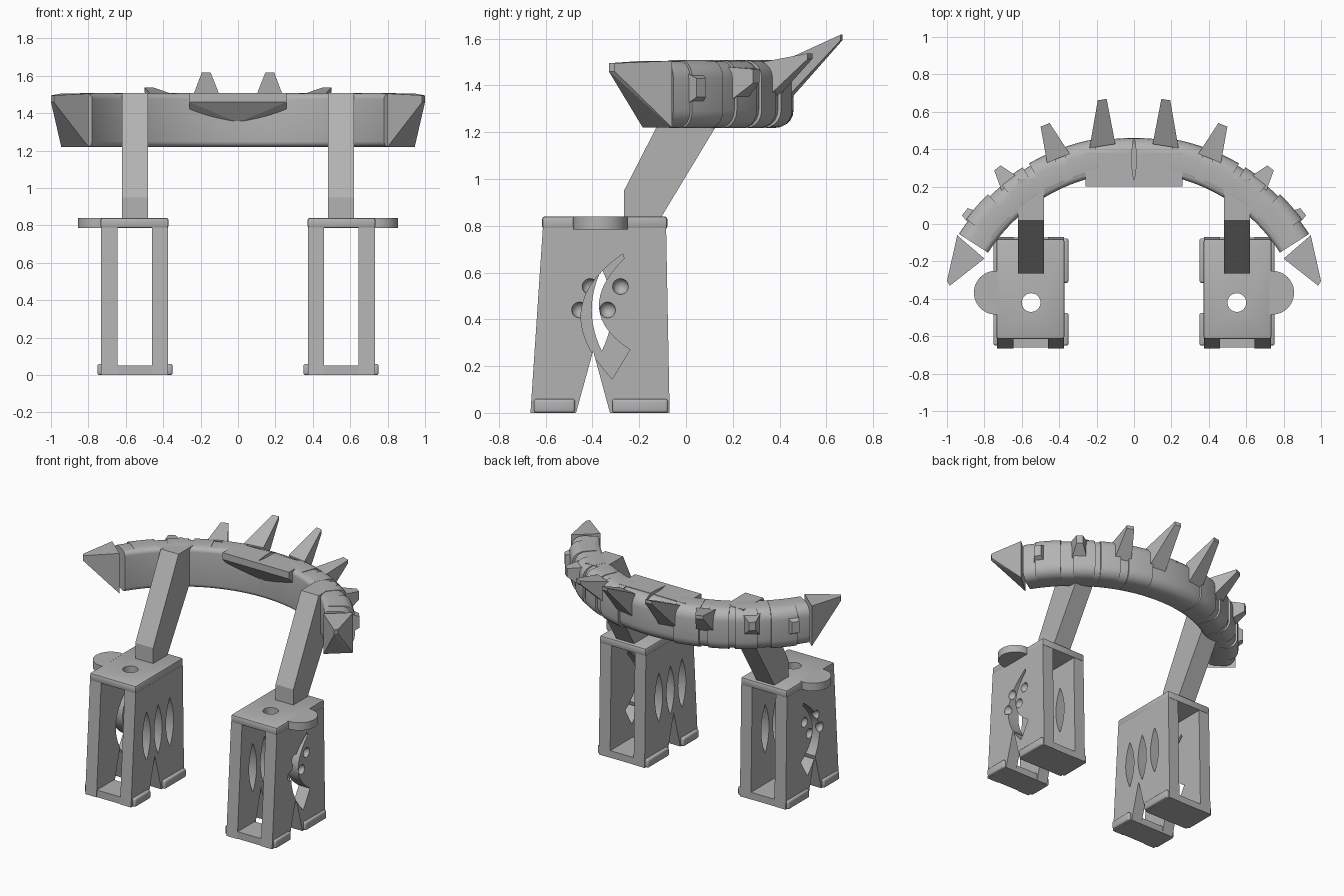
import bpy, bmesh, math
from mathutils import Vector

if "Cube" in bpy.data.objects:
    bpy.data.objects.remove(bpy.data.objects["Cube"], do_unlink=True)

grey = bpy.data.materials.new("plain_grey")
grey.use_nodes = True
colour = (0.45, 0.45, 0.45, 1)
grey.diffuse_color = colour
grey.node_tree.nodes["Principled BSDF"].inputs["Base Color"].default_value = colour

CENTRE_Y, R_IN, R_OUT = -0.65, 0.925, 1.11
Z_LOW, Z_TOP = 1.22, 1.505


def finish(name, bm):
    bmesh.ops.recalc_face_normals(bm, faces=bm.faces)
    mesh = bpy.data.meshes.new(name)
    bm.to_mesh(mesh)
    bm.free()
    mesh.materials.append(grey)
    ob = bpy.data.objects.new(name, mesh)
    bpy.context.collection.objects.link(ob)
    return ob


def prism(name, pts, axis, lo, hi):
    """Extrude an outline: axis 0 takes (y, z) points, axis 2 takes (x, y)."""
    bm = bmesh.new()
    verts = [bm.verts.new((lo, a, b) if axis == 0 else (a, b, lo)) for a, b in pts]
    face = bm.faces.new(verts)
    ext = bmesh.ops.extrude_face_region(bm, geom=[face])
    move = Vector((hi - lo, 0, 0) if axis == 0 else (0, 0, hi - lo))
    bmesh.ops.translate(bm, vec=move, verts=[v for v in ext["geom"] if isinstance(v, bmesh.types.BMVert)])
    return finish(name, bm)


def hull(name, pts):
    bm = bmesh.new()
    for p in pts:
        bm.verts.new(p)
    bmesh.ops.convex_hull(bm, input=bm.verts)
    bmesh.ops.dissolve_limit(bm, angle_limit=0.01, verts=bm.verts, edges=bm.edges)
    return finish(name, bm)


def box(name, x0, x1, y0, y1, z0, z1):
    return hull(name, [(x, y, z) for x in (x0, x1) for y in (y0, y1) for z in (z0, z1)])


def arc(p0, mid, p1, n=14):
    """Curve from p0 to p1 passing through mid."""
    p0, mid, p1 = Vector(p0), Vector(mid), Vector(p1)
    c = 2 * mid - (p0 + p1) / 2
    ts = [i / n for i in range(n + 1)]
    return [tuple((1 - t) ** 2 * p0 + 2 * t * (1 - t) * c + t * t * p1) for t in ts]


def lens(cx, cy, half_w, half_h):
    top, low = (cx, cy + half_h), (cx, cy - half_h)
    return arc(top, (cx - half_w, cy), low)[:-1] + arc(low, (cx + half_w, cy), top)[:-1]


def circle(cx, cy, r, n=32):
    return [(cx + r * math.cos(2 * math.pi * i / n), cy + r * math.sin(2 * math.pi * i / n)) for i in range(n)]


def apply(ob, mod):
    bpy.context.view_layer.objects.active = ob
    bpy.ops.object.modifier_apply(modifier=mod.name)


def cut(ob, cutter):
    cutter.hide_render = True
    mod = ob.modifiers.new("cut", "BOOLEAN")
    mod.operation, mod.object, mod.solver = "DIFFERENCE", cutter, "EXACT"
    apply(ob, mod)
    bpy.data.objects.remove(cutter, do_unlink=True)


def bevel(ob, width, segments=3):
    mod = ob.modifiers.new("bevel", "BEVEL")
    mod.width, mod.segments, mod.limit_method = width, segments, "ANGLE"
    apply(ob, mod)


def mirror(ob):
    apply(ob, ob.modifiers.new("mirror", "MIRROR"))


def smooth(ob):
    bpy.ops.object.select_all(action="DESELECT")
    ob.select_set(True)
    bpy.context.view_layer.objects.active = ob
    bpy.ops.object.shade_smooth_by_angle(angle=math.radians(35))


def polar(deg, r, z):
    a = math.radians(deg)
    return (r * math.sin(a), CENTRE_Y + r * math.cos(a), z)


def sweep(name, a0, a1, r0, r1, z0, z1, steps):
    """Bent bar with a rounded rectangular section."""
    ring = []
    for r, z, rad, start in ((r1, z1, 0.075, 0), (r0, z1, 0.03, 90), (r0, z0, 0.03, 180), (r1, z0, 0.075, 270)):
        cr = r - rad if r == r1 else r + rad
        cz = z - rad if z == z1 else z + rad
        for i in range(6):
            t = math.radians(start + 18 * i)
            ring.append((cr + rad * math.cos(t), cz + rad * math.sin(t)))
    bm = bmesh.new()
    rows = [[bm.verts.new(polar(a0 + (a1 - a0) * s / steps, r, z)) for r, z in ring] for s in range(steps + 1)]
    for p, q in zip(rows, rows[1:]):
        for i in range(len(ring)):
            j = (i + 1) % len(ring)
            bm.faces.new((p[i], p[j], q[j], q[i]))
    bm.faces.new(rows[0])
    bm.faces.new(rows[-1])
    return finish(name, bm)


# Bracket side walls
wall_outline = [(-0.665, 0), (-0.47, 0), (-0.397, 0.265), (-0.325, 0), (-0.07, 0), (-0.085, 0.79), (-0.612, 0.79)]
outer_wall = prism("bracket_outer_wall", wall_outline, 0, 0.645, 0.733)
inner_wall = prism("bracket_inner_wall", wall_outline, 0, 0.374, 0.46)
for y, z in ((-0.28, 0.54), (-0.335, 0.44), (-0.455, 0.44), (-0.41, 0.54)):
    bm = bmesh.new()
    bmesh.ops.create_uvsphere(bm, u_segments=20, v_segments=12, radius=0.034)
    bmesh.ops.translate(bm, vec=(0.735, y, z), verts=bm.verts)
    cut(outer_wall, finish("dimple_cutter", bm))
slot = arc((-0.27, 0.68), (-0.448, 0.43), (-0.315, 0.145)) + arc((-0.24, 0.27), (-0.372, 0.45), (-0.265, 0.66))
cut(outer_wall, prism("slot_cutter", slot, 0, 0.6, 0.8))
for y in (-0.49, -0.36, -0.23):
    cut(inner_wall, prism("lens_cutter", lens(y, 0.44, 0.043, 0.175), 0, 0.3, 0.5))

# Bracket top plate with round ear and bolt hole
plate = box("bracket_top_plate", 0.372, 0.735, -0.615, -0.08, 0.785, 0.84)
bevel(plate, 0.012, 2)
cut(plate, prism("hole_cutter", circle(0.55, -0.42, 0.05), 2, 0.7, 0.9))
ear_outline = [(x, y) for x, y in circle(0.739, -0.367, 0.117, 48) if x > 0.715]
ear_outline.sort(key=lambda p: math.atan2(p[1] + 0.367, p[0] - 0.739))
ear = prism("bracket_ear", ear_outline, 2, 0.785, 0.84)

# Feet: floor between the walls and rounded pads on both sides
feet = []
for tag, y0, y1 in (("front", -0.66, -0.47), ("back", -0.325, -0.072)):
    feet.append(box(tag + "_foot_floor", 0.44, 0.66, y0, y1, 0, 0.05))
    for side, x0, x1 in (("inner", 0.35, 0.385), ("outer", 0.722, 0.752)):
        pad = box(tag + "_" + side + "_foot_pad", x0, x1, y0 + 0.01, y1 - 0.005, 0, 0.06)
        bevel(pad, 0.012)
        feet.append(pad)

# Bent support arm
arm_outline = [(-0.265, 0.83), (-0.265, 0.95), (0.02, 1.507), (0.24, 1.507), (0.24, 1.41), (-0.11, 0.83)]
arm = prism("support_arm", arm_outline, 0, 0.48, 0.62)

# Curved bar with raised sleeves
bar = sweep("curved_bar", -57.5, 57.5, R_IN, R_OUT, Z_LOW, Z_TOP, 64)
sleeves = [sweep("bar_sleeve", a, b, R_IN + 0.01, R_OUT + 0.014, Z_LOW - 0.002, Z_TOP + 0.003, 8)
           for a, b in ((11, 20), (23, 30), (32, 39.5), (44, 53))]

# Spikes: angle, base half width, base heights, tip position, tip half sizes
spikes = []
for ang, half, z0, z1, tip, tw, th in (
        (9, 0.07, 1.32, 1.5, (0.17, 0.665, 1.605), 0.024, 0.012),
        (22, 0.065, 1.33, 1.5, (0.475, 0.53, 1.525), 0.026, 0.012),
        (37.5, 0.06, 1.32, 1.48, (0.73, 0.3, 1.44), 0.022, 0.03),
        (51.3, 0.045, 1.31, 1.46, (0.905, 0.065, 1.39), 0.025, 0.04)):
    base = Vector(polar(ang, R_OUT - 0.03, 0))
    a = math.radians(ang)
    along = Vector((math.cos(a), -math.sin(a), 0))
    pts = [base + along * s * half + Vector((0, 0, z)) for s in (-1, 1) for z in (z0, z1)]
    pts += [Vector(tip) + along * s * tw + Vector((0, 0, d)) for s in (-1, 1) for d in (-th, th)]
    spikes.append(hull("bar_spike", pts))

# Pointed end caps
cap_pts = [(x, y, z) for x, y in ((0.80, -0.185), (0.945, -0.06)) for z in (Z_LOW, Z_TOP)]
cap_pts += [(x, y, z) for x, y in ((0.985, -0.33), (1.0, -0.305)) for z in (1.46, 1.495)]
cap = hull("bar_end_cap", cap_pts)

# Central hood with a slit in its top
hood_pts = [(x, y, z) for x in (-0.26, 0.26)
            for y, z in ((0.2, 1.508), (0.2, 1.46), (0.28, 1.38), (0.38, 1.38), (0.38, 1.508))]
hood = hull("centre_hood", hood_pts + [(0, 0.28, 1.35), (0, 0.38, 1.35)])
for ob in (hood, bar):
    cut(ob, prism("slit_cutter", lens(0, 0.35, 0.012, 0.118), 2, 1.46, 1.6))

for ob in [outer_wall, inner_wall, plate, ear, arm, cap] + feet + sleeves + spikes:
    mirror(ob)
for ob in [outer_wall, inner_wall, plate, ear, bar] + feet + sleeves:
    smooth(ob)
